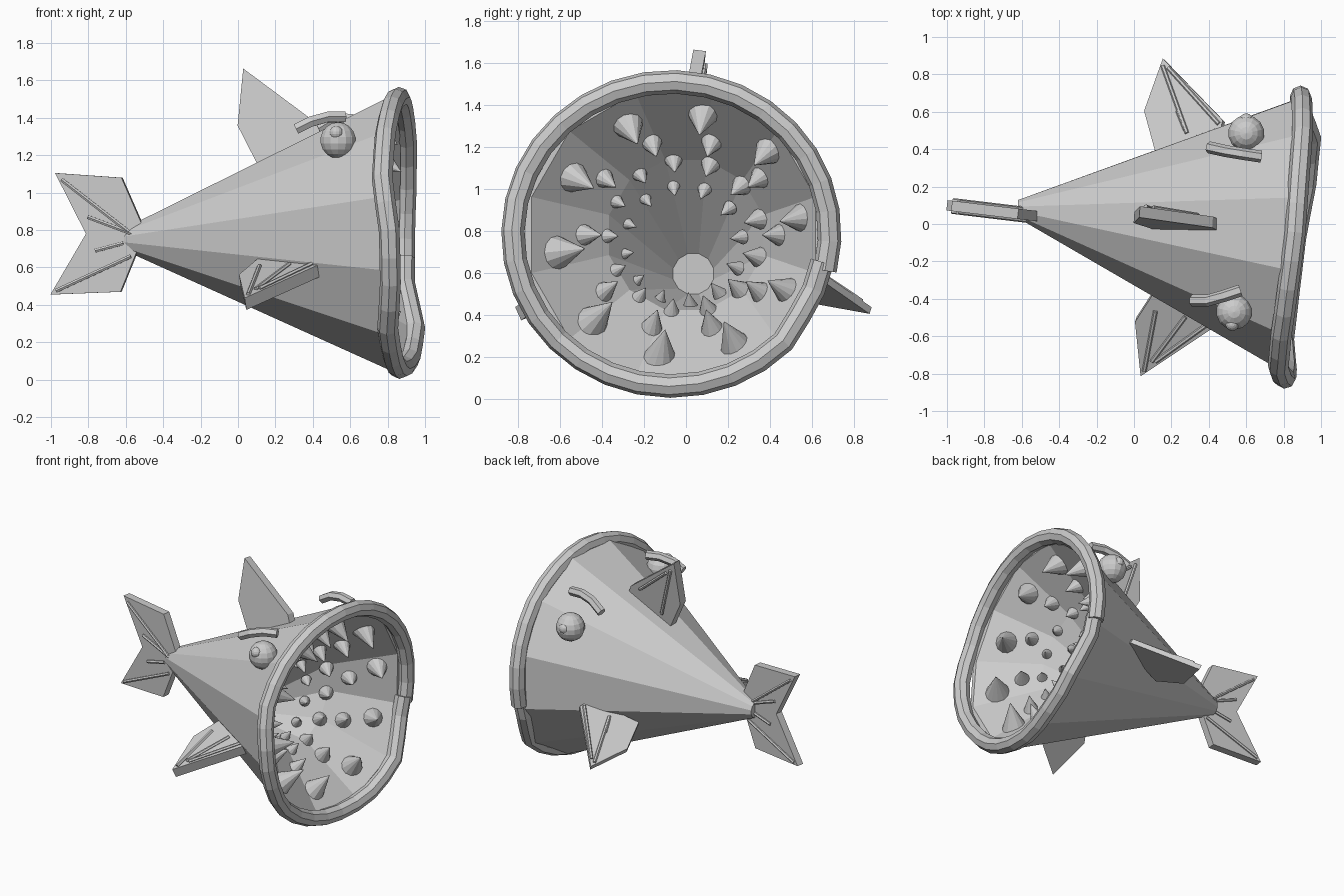
import bpy, bmesh, math
from mathutils import Vector, Matrix

if "Cube" in bpy.data.objects:
    bpy.data.objects.remove(bpy.data.objects["Cube"])

grey = bpy.data.materials.new("plain_grey")
grey.use_nodes = True
grey.diffuse_color = (0.6, 0.6, 0.6, 1)
grey.node_tree.nodes["Principled BSDF"].inputs["Base Color"].default_value = (0.6, 0.6, 0.6, 1)


def finish(name, bm):
    bmesh.ops.recalc_face_normals(bm, faces=bm.faces)
    mesh = bpy.data.meshes.new(name)
    bm.to_mesh(mesh)
    bm.free()
    mesh.materials.append(grey)
    obj = bpy.data.objects.new(name, mesh)
    bpy.context.collection.objects.link(obj)


def tube(name, points, radius, resolution=1):
    curve = bpy.data.curves.new(name, 'CURVE')
    curve.dimensions = '3D'
    curve.bevel_depth = radius
    curve.bevel_resolution = resolution
    curve.use_fill_caps = True
    spline = curve.splines.new('POLY')
    spline.points.add(len(points) - 1)
    for p, co in zip(spline.points, points):
        p.co = (*co, 1)
    spline.use_smooth = False
    curve.materials.append(grey)
    obj = bpy.data.objects.new(name, curve)
    bpy.context.collection.objects.link(obj)


# Wavy mouth edge: forward position at even steps around the rim
WAVE = [0.89, 0.90, 0.90, 0.88, 0.86, 0.82, 0.785, 0.77,
        0.81, 0.815, 0.80, 0.83, 0.865, 0.92, 0.945, 0.89]


def lip_x(a):
    t = (a / (2 * math.pi) * len(WAVE)) % len(WAVE)
    i = int(t)
    f = t - i
    return WAVE[i] * (1 - f) + WAVE[(i + 1) % len(WAVE)] * f


# Body: hollow cone, its mouth a wide funnel leading to a narrower throat
SIDES = 12
bm = bmesh.new()
# x (None follows the lip), centre y, centre z, radius y, radius z
sections = [(-0.62, 0.08, 0.75, 0.05, 0.055),
            (None, -0.05, 0.78, 0.74, 0.755),
            (None, -0.06, 0.78, 0.70, 0.70),
            (0.48, 0.0, 0.78, 0.38, 0.37),
            (0.10, 0.035, 0.595, 0.10, 0.10)]
rings = []
for x, cy, cz, ry, rz in sections:
    ring = []
    for k in range(SIDES):
        a = math.radians(15 + 360 / SIDES * k)
        px = lip_x(a) - 0.03 if x is None else x
        ring.append(bm.verts.new((px, cy + ry * math.cos(a), cz + rz * math.sin(a))))
    rings.append(ring)
for r0, r1 in zip(rings, rings[1:]):
    for k in range(SIDES):
        n = (k + 1) % SIDES
        bm.faces.new((r0[k], r0[n], r1[n], r1[k]))
bm.faces.new(rings[0])
bm.faces.new(rings[-1])
finish("body", bm)

# Lip: rolled rim whose loose end tucks in beside its start
lip = []
for k in range(33):
    a = math.radians(-14 + 363 * k / 32)
    s = 0.97 if k > 29 else 1
    lip.append((lip_x(a), -0.07 + 0.755 * s * math.cos(a), 0.785 + 0.725 * s * math.sin(a)))
tube("lip", lip, 0.056, 2)

# Teeth: rows of cones; count, radius of row, height of row centre, x, size, length, start angle
rows = [(10, 0.595, 0.78, 0.70, 0.085, 0.19, 8), (10, 0.475, 0.78, 0.57, 0.062, 0.14, 0),
        (13, 0.375, 0.77, 0.47, 0.05, 0.11, 13), (12, 0.29, 0.73, 0.37, 0.036, 0.09, 8)]
bm = bmesh.new()
for count, dist, height, x, radius, length, start in rows:
    for k in range(count):
        a = math.radians(start + 360 * k / count)
        out = Vector((0, math.cos(a), math.sin(a)))
        wave = (lip_x(a) - 0.85) * (dist - 0.3) * 2.5
        base = Vector((x + wave, -0.02, height)) + out * dist
        axis = (Vector((0.75, 0, 0)) - out * (0.75 - 0.15 * math.sin(a))).normalized()
        turn = axis.to_track_quat('Z', 'Y').to_matrix().to_4x4()
        bmesh.ops.create_cone(bm, cap_ends=True, segments=12, radius1=radius, radius2=0,
                              depth=length,
                              matrix=Matrix.Translation(base + axis * length * 0.45) @ turn)
finish("teeth", bm)


# Eyes with small pupils, and curved brows above them
def ball(name, centre, radius):
    bm = bmesh.new()
    bmesh.ops.create_uvsphere(bm, u_segments=14, v_segments=9, radius=radius,
                              matrix=Matrix.Translation(centre))
    finish(name, bm)


ball("right_eye", (0.535, -0.47, 1.28), 0.097)
ball("right_pupil", (0.525, -0.535, 1.32), 0.037)
ball("left_eye", (0.60, 0.485, 1.19), 0.098)
ball("left_pupil", (0.60, 0.555, 1.205), 0.037)
tube("right_brow", [(0.31, -0.41, 1.34), (0.39, -0.41, 1.38), (0.48, -0.385, 1.405),
                    (0.57, -0.355, 1.405)], 0.032)
tube("left_brow", [(0.40, 0.41, 1.32), (0.49, 0.39, 1.375), (0.58, 0.375, 1.395),
                   (0.68, 0.36, 1.385)], 0.032)


# Fins: flat slabs with thin ribs raised on their faces
def fin(name, outline, thickness, ribs, both=False):
    pts = [Vector(p) for p in outline]
    normal = Vector((0, 0, 0))
    for p, q in zip(pts, pts[1:] + pts[:1]):
        normal += p.cross(q)
    normal.normalize()
    bm = bmesh.new()
    lower, upper = [[bm.verts.new(p + normal * thickness * s) for p in pts] for s in (-0.5, 0.5)]
    bm.faces.new(lower)
    bm.faces.new(upper)
    for k in range(len(pts)):
        n = (k + 1) % len(pts)
        bm.faces.new((lower[k], lower[n], upper[n], upper[k]))
    finish(name, bm)
    for side in ((1, -1) if both else (1,)):
        lift = normal * thickness * 0.55 * side
        for i, (p, q) in enumerate(ribs):
            tube(f"{name}_rib_{i}", [Vector(p) + lift, Vector(q) + lift], 0.012)


def side_fin(name, tip, slope_x, slope_y, thickness, outline, rib_ends):
    def lay(flat):
        return [(x, y, tip[2] + slope_x * (x - tip[0]) + slope_y * (y - tip[1])) for x, y in flat]
    r = lay(rib_ends)
    fin(name, lay(outline), thickness, list(zip(r[::2], r[1::2])))


side_fin("right_fin", (0.04, -0.80, 0.405), 0.15, 0.45, 0.07,
         [(0.04, -0.80), (0.46, -0.52), (0.46, -0.45), (0.12, -0.34), (0.01, -0.51)],
         [(0.06, -0.77), (0.12, -0.45), (0.12, -0.72), (0.44, -0.49), (0.10, -0.72), (0.28, -0.48)])
side_fin("left_fin", (0.16, 0.88, 0.42), 0.39, -0.32, 0.035,
         [(0.16, 0.88), (0.06, 0.60), (0.12, 0.38), (0.46, 0.46), (0.48, 0.55)],
         [(0.16, 0.84), (0.29, 0.48), (0.19, 0.83), (0.46, 0.53), (0.24, 0.60), (0.28, 0.50)])
fin("top_fin", [(0.03, 0.065, 1.66), (0.42, 0.01, 1.37), (0.46, -0.01, 1.28),
                (0.11, 0.0, 1.14), (0.0, 0.035, 1.355)], 0.06,
    [((0.06, 0.06, 1.60), (0.16, 0.02, 1.24)), ((0.10, 0.055, 1.57), (0.34, 0.015, 1.37))])


# Tail: two lobes drifting sideways towards the back
def tail_points(flat):
    return [(x, 0.04 - 0.12 * (x + 0.5), z) for x, z in flat]


def tail_lobe(name, outline, rib_ends):
    r = tail_points(rib_ends)
    fin(name, tail_points(outline), 0.055, list(zip(r[::2], r[1::2])), both=True)


tail_lobe("upper_tail", [(-0.975, 1.105), (-0.62, 1.08), (-0.515, 0.84), (-0.60, 0.74), (-0.81, 0.78)],
          [(-0.94, 1.07), (-0.58, 0.79), (-0.80, 0.87), (-0.56, 0.78)])
tail_lobe("lower_tail", [(-0.81, 0.78), (-0.60, 0.78), (-0.54, 0.68), (-0.625, 0.47), (-1.0, 0.455),
                         (-0.88, 0.66)],
          [(-0.97, 0.475), (-0.57, 0.66), (-0.76, 0.69), (-0.61, 0.73)])
